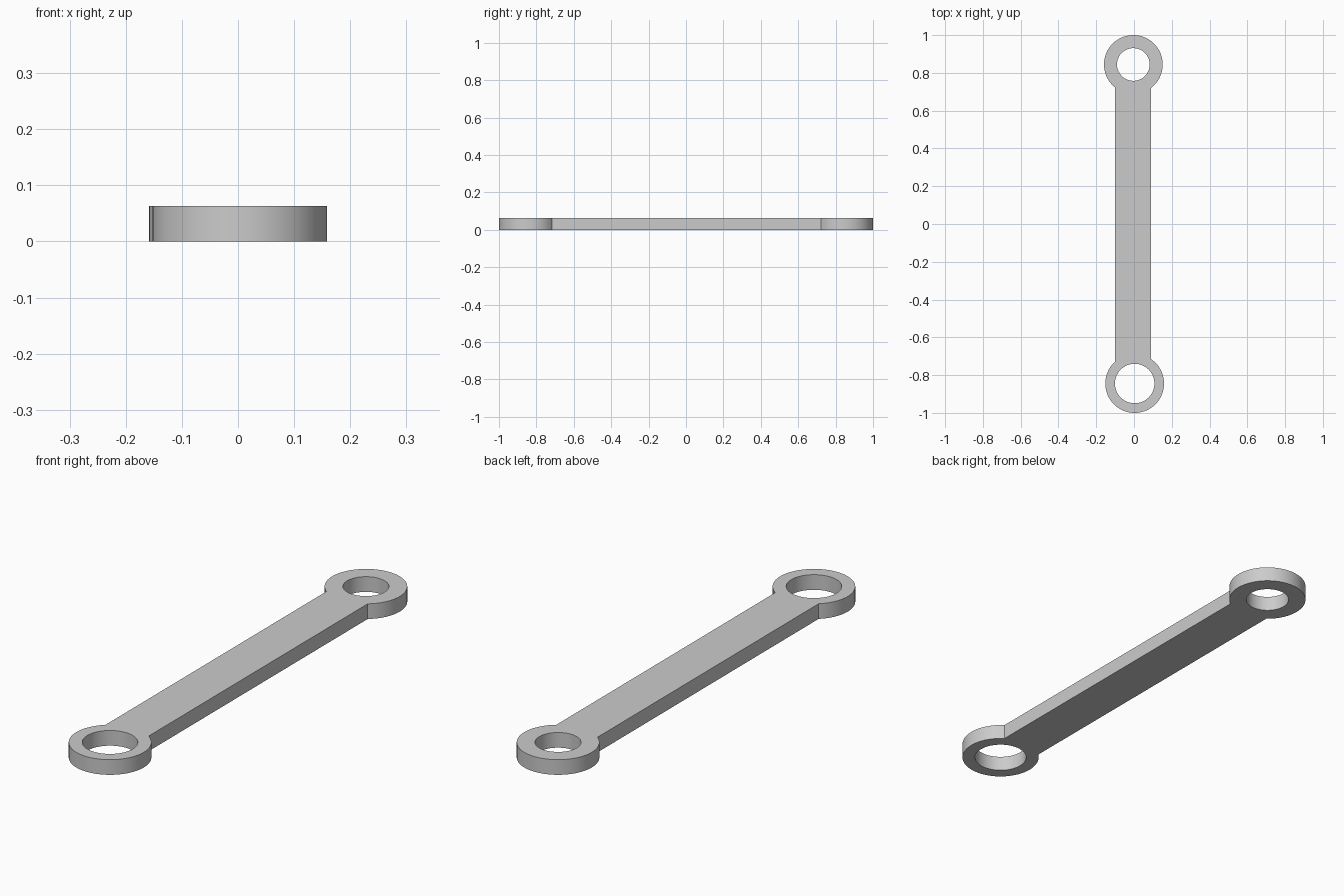
import bpy, bmesh, math

cube = bpy.data.objects.get("Cube")
if cube:
    bpy.data.objects.remove(cube, do_unlink=True)

THICK = 0.063
EYE_R = 0.1555                     # outer radius of both end eyes
BACK, FRONT = (-0.0035, 0.8445), (0.0035, -0.8445)
BAR_LEFT, BAR_RIGHT = -0.0995, 0.091
SEGMENTS = 72


def arc(centre, radius, start, end, count):
    """Points along an arc, both ends included."""
    return [(centre[0] + radius * math.cos(start + (end - start) * i / count),
             centre[1] + radius * math.sin(start + (end - start) * i / count))
            for i in range(count + 1)]


def meet(centre, x):
    """Angle on an eye, from 0 to pi, where it meets a bar side."""
    return math.acos((x - centre[0]) / EYE_R)


def add_loop(bm, points):
    verts = [bm.verts.new((x, y, 0)) for x, y in points]
    return [bm.edges.new((a, b)) for a, b in zip(verts, verts[1:] + verts[:1])]


# Outline: back eye, straight sides, front eye
outline = arc(BACK, EYE_R, -meet(BACK, BAR_RIGHT),
              2 * math.pi - meet(BACK, BAR_LEFT), SEGMENTS)
outline += arc(FRONT, EYE_R, meet(FRONT, BAR_LEFT),
               2 * math.pi + meet(FRONT, BAR_RIGHT), SEGMENTS)

bm = bmesh.new()
edges = add_loop(bm, outline)
# Bores: small at the back, large at the front
for centre, radius in ((BACK, 0.0865), (FRONT, 0.1045)):
    edges += add_loop(bm, arc(centre, radius, 0, 2 * math.pi, SEGMENTS)[:-1])

# Fill the flat plate and give it thickness
bmesh.ops.triangle_fill(bm, edges=edges, use_beauty=True, normal=(0, 0, 1))
extruded = bmesh.ops.extrude_face_region(bm, geom=bm.faces[:], use_keep_orig=True)
top = [v for v in extruded["geom"] if isinstance(v, bmesh.types.BMVert)]
bmesh.ops.translate(bm, verts=top, vec=(0, 0, THICK))
bmesh.ops.recalc_face_normals(bm, faces=bm.faces[:])

mesh = bpy.data.meshes.new("connecting_link")
bm.to_mesh(mesh)
bm.free()
link = bpy.data.objects.new("connecting_link", mesh)
bpy.context.collection.objects.link(link)

# Plain grey metal
grey = bpy.data.materials.new("light_grey")
grey.use_nodes = True
colour = (0.6, 0.6, 0.6, 1)
grey.diffuse_color = colour
grey.node_tree.nodes["Principled BSDF"].inputs["Base Color"].default_value = colour
mesh.materials.append(grey)

# Smooth round walls, sharp rims
bpy.ops.object.select_all(action='DESELECT')
link.select_set(True)
bpy.context.view_layer.objects.active = link
bpy.ops.object.shade_smooth_by_angle(angle=math.radians(30))
